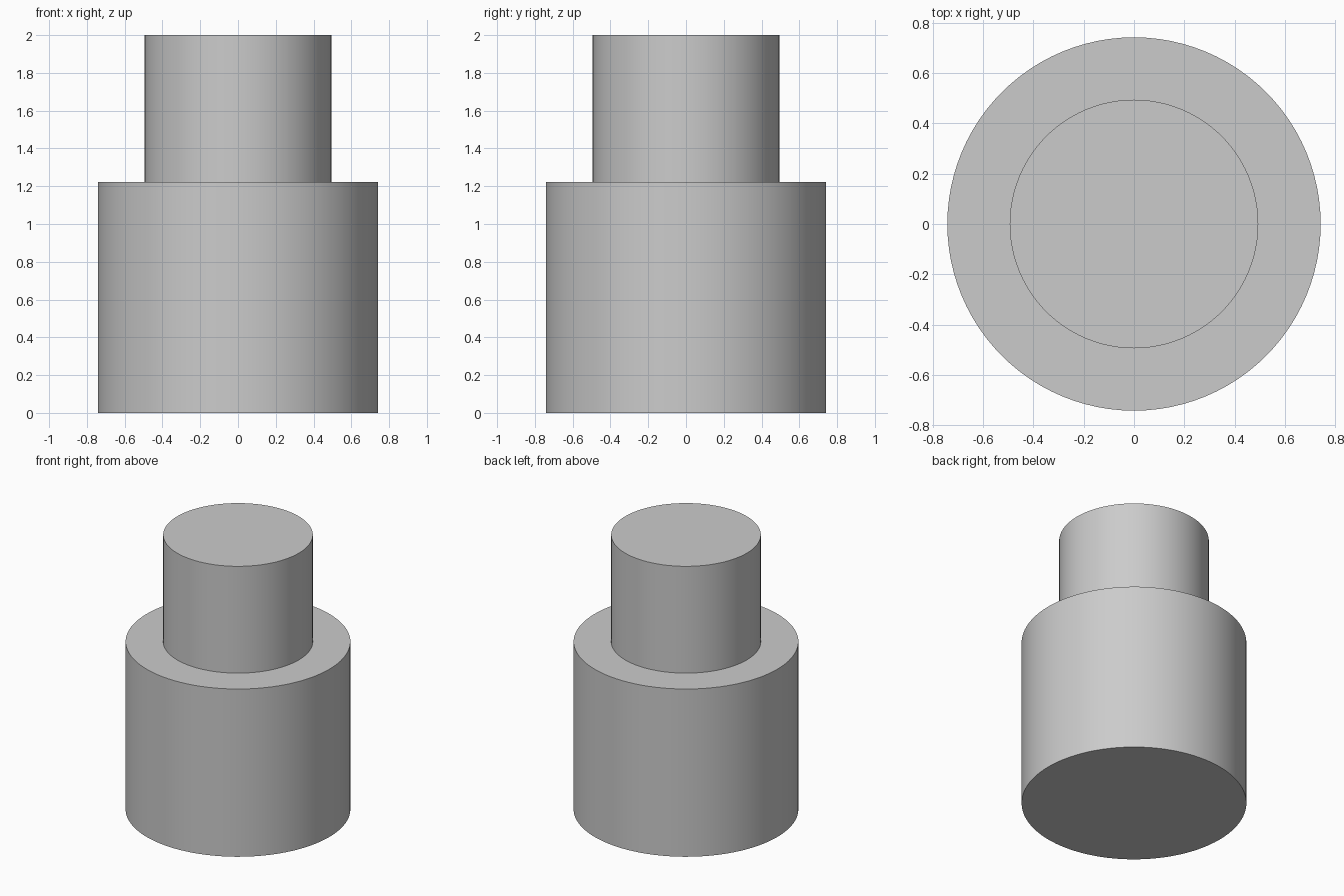
import bpy, bmesh, math

if "Cube" in bpy.data.objects:
    bpy.data.objects.remove(bpy.data.objects["Cube"])

# Stepped solid: wide lower drum with a narrower top boss
PROFILE = [(0.742, 0.0), (0.742, 1.222), (0.494, 1.222), (0.494, 2.0)]
SIDES = 96

bm = bmesh.new()
rings = [[bm.verts.new((r * math.cos(2 * math.pi * i / SIDES),
                        r * math.sin(2 * math.pi * i / SIDES), z))
          for i in range(SIDES)] for r, z in PROFILE]

# Walls and shoulder between neighbouring rings
for low, high in zip(rings, rings[1:]):
    for i in range(SIDES):
        j = (i + 1) % SIDES
        bm.faces.new((low[i], low[j], high[j], high[i]))

# End caps
bm.faces.new(rings[0][::-1])
bm.faces.new(rings[-1])

mesh = bpy.data.meshes.new("stepped_cylinder")
bm.to_mesh(mesh)
bm.free()
body = bpy.data.objects.new("stepped_cylinder", mesh)
bpy.context.collection.objects.link(body)

# Smooth round walls with sharp rims
bpy.context.view_layer.objects.active = body
body.select_set(True)
bpy.ops.object.shade_smooth_by_angle(angle=math.radians(30))
